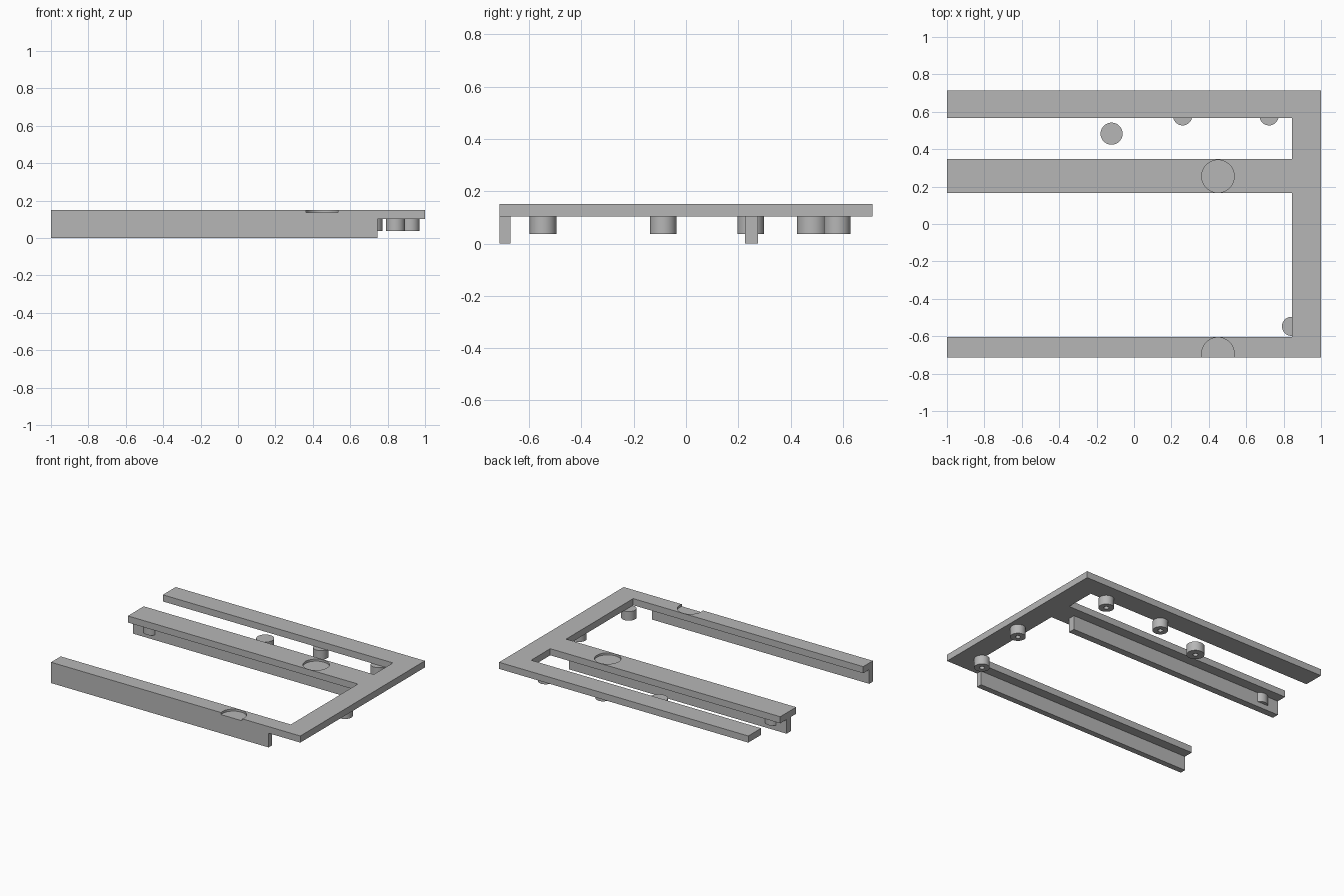
import bpy
import bmesh
import math

cube = bpy.data.objects.get("Cube")
if cube:
    bpy.data.objects.remove(cube, do_unlink=True)

TOP, UNDER, BOSS_END = 0.151, 0.103, 0.037
HALF_Y = 0.714

grey = bpy.data.materials.new("plain grey")
grey.use_nodes = True
grey.diffuse_color = (0.47, 0.47, 0.47, 1)
grey.node_tree.nodes["Principled BSDF"].inputs["Base Color"].default_value = grey.diffuse_color


def finish(name, bm):
    """Turn a bmesh into a named, coloured object."""
    bmesh.ops.recalc_face_normals(bm, faces=bm.faces)
    mesh = bpy.data.meshes.new(name)
    bm.to_mesh(mesh)
    bm.free()
    mesh.materials.append(grey)
    obj = bpy.data.objects.new(name, mesh)
    bpy.context.collection.objects.link(obj)
    return obj


def activate(obj):
    bpy.ops.object.select_all(action="DESELECT")
    obj.select_set(True)
    bpy.context.view_layer.objects.active = obj


def prism(name, outline, z0, z1):
    """Extrude a flat outline from z0 up to z1."""
    bm = bmesh.new()
    face = bm.faces.new([bm.verts.new((x, y, z0)) for x, y in outline])
    moved = bmesh.ops.extrude_face_region(bm, geom=[face])["geom"]
    verts = [v for v in moved if isinstance(v, bmesh.types.BMVert)]
    bmesh.ops.translate(bm, verts=verts, vec=(0, 0, z1 - z0))
    return finish(name, bm)


def box(name, x0, x1, y0, y1, z0, z1):
    return prism(name, [(x0, y0), (x1, y0), (x1, y1), (x0, y1)], z0, z1)


def circle(x, y, r, n=64):
    return [(x + r * math.cos(math.tau * i / n), y + r * math.sin(math.tau * i / n))
            for i in range(n)]


def cut(obj, cutter):
    activate(obj)
    mod = obj.modifiers.new("recess", "BOOLEAN")
    mod.operation = "DIFFERENCE"
    mod.solver = "EXACT"
    mod.object = cutter
    bpy.ops.object.modifier_apply(modifier=mod.name)
    bpy.data.objects.remove(cutter, do_unlink=True)


def boss(name, x, y, r):
    """Round standoff with a blind screw hole in its lower end."""
    hole = 0.017
    profile = [(0, UNDER), (r, UNDER), (r, BOSS_END), (hole, BOSS_END),
               (hole, UNDER - 0.015), (0, UNDER - 0.015)]
    bm = bmesh.new()
    verts = [bm.verts.new((a, 0, z)) for a, z in profile]
    edges = [bm.edges.new(pair) for pair in zip(verts, verts[1:])]
    bmesh.ops.spin(bm, geom=verts + edges, cent=(0, 0, 0), axis=(0, 0, 1),
                   angle=math.tau, steps=48)
    bmesh.ops.remove_doubles(bm, verts=bm.verts, dist=0.0001)
    bmesh.ops.translate(bm, verts=bm.verts, vec=(x, y, 0))
    obj = finish(name, bm)
    activate(obj)
    bpy.ops.object.shade_smooth_by_angle(angle=math.radians(30))


# Flat frame: three long arms joined by one cross bar
INNER = 0.846
frame = prism("frame_plate", [
    (-1, -HALF_Y), (1, -HALF_Y), (1, HALF_Y), (-1, HALF_Y),
    (-1, 0.567), (INNER, 0.567), (INNER, 0.348), (-1, 0.348),
    (-1, 0.166), (INNER, 0.166), (INNER, -0.603), (-1, -0.603)], UNDER, TOP)

# Shallow round recesses in the top
for y in (0.255, -0.694):
    cut(frame, prism("recess_cutter", circle(0.449, y, 0.087), 0.136, TOP + 0.1))
activate(frame)
bpy.ops.object.shade_smooth_by_angle(angle=math.radians(30))

# Stiffening rails below the front and middle arms
box("front_rail", -1, 0.745, -HALF_Y, -0.672, 0, UNDER)
box("middle_rail", -1, 0.745, 0.225, 0.275, 0, UNDER)

# Screw bosses
bosses = [(0.842, -0.547), (0.92, -0.087), (-0.87, 0.248), (0.26, 0.578), (0.722, 0.578)]
for i, (x, y) in enumerate(bosses, 1):
    boss(f"screw_boss_{i}", x, y, 0.051)
boss("free_boss", -0.12, 0.483, 0.059)
